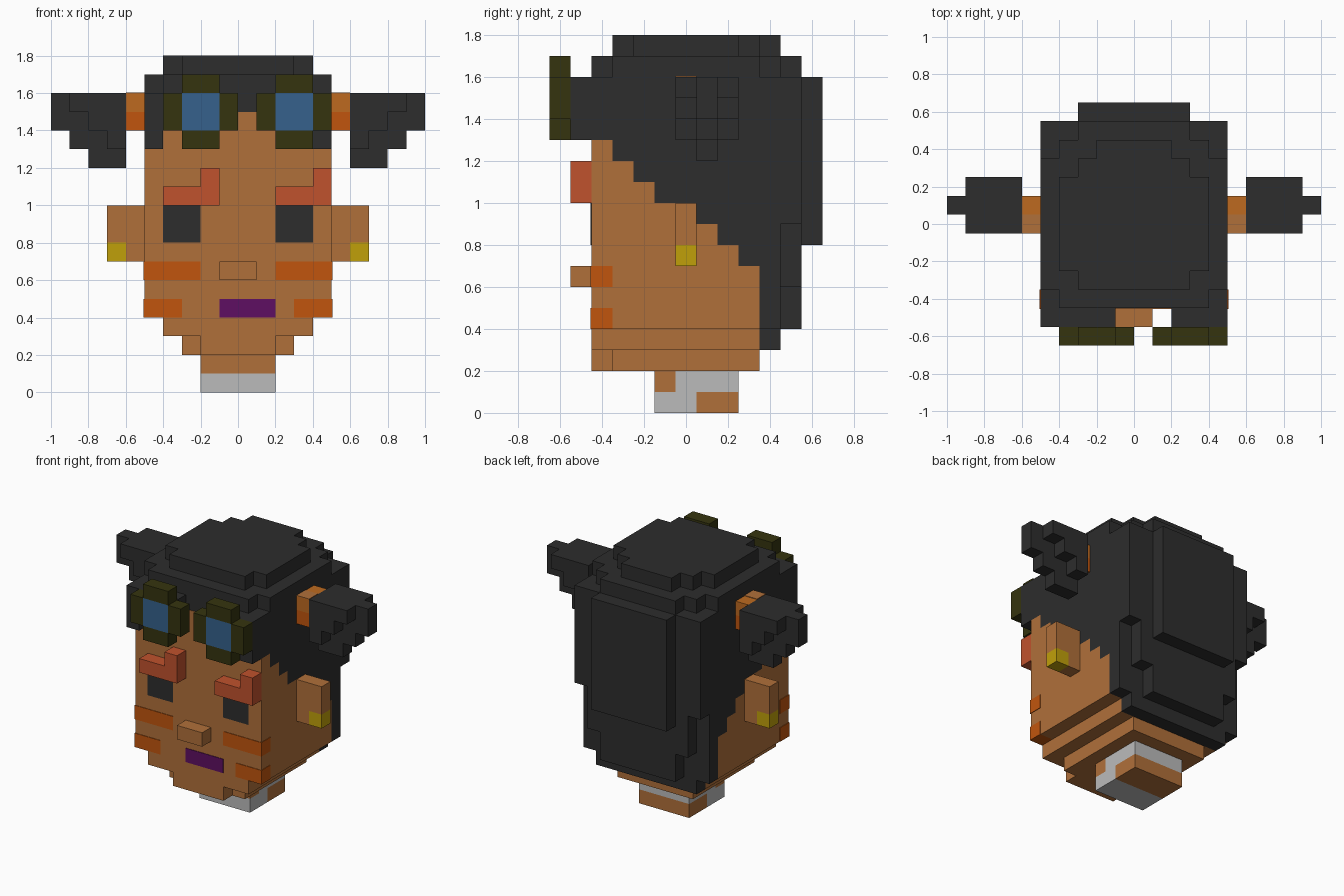
import bpy, bmesh

if "Cube" in bpy.data.objects:
    bpy.data.objects.remove(bpy.data.objects["Cube"], do_unlink=True)


def material(name, hexcode):
    srgb = [int(hexcode[i:i + 2], 16) / 255 for i in (0, 2, 4)]
    lin = [c / 12.92 if c <= 0.04045 else ((c + 0.055) / 1.055) ** 2.4 for c in srgb]
    m = bpy.data.materials.new(name)
    m.use_nodes = True
    m.diffuse_color = (*lin, 1)
    m.node_tree.nodes["Principled BSDF"].inputs["Base Color"].default_value = (*lin, 1)
    return m


SKIN = material("skin brown", "B0703A")
HAIR = material("charcoal", "2D2D2D")
FRAME = material("dark olive", "35340F")
LENS = material("lens blue", "36618C")
BROW = material("brick red", "C0522D")
BLUSH = material("burnt orange", "C1550D")
BAND = material("band orange", "BD6A20")
MOUTH = material("purple", "5E0F62")
GREY = material("light grey", "BBBBBB")
GOLD = material("gold", "C0A00A")


def add_prism(bm, base, offset):
    """Closed solid from a planar outline pushed along an offset."""
    a = [bm.verts.new(p) for p in base]
    b = [bm.verts.new([p[i] + offset[i] for i in range(3)]) for p in base]
    n = len(base)
    bm.faces.new(a)
    bm.faces.new(b[::-1])
    for i in range(n):
        bm.faces.new((a[i], a[(i + 1) % n], b[(i + 1) % n], b[i]))


def finish(name, bm, mat):
    bmesh.ops.recalc_face_normals(bm, faces=bm.faces)
    me = bpy.data.meshes.new(name)
    bm.to_mesh(me)
    bm.free()
    me.materials.append(mat)
    ob = bpy.data.objects.new(name, me)
    bpy.context.collection.objects.link(ob)
    return ob


def boxes(name, mat, *specs, mirror=False):
    """Boxes given as x0, x1, y0, y1, z0, z1; mirror repeats them across x."""
    bm = bmesh.new()
    for x0, x1, y0, y1, z0, z1 in specs:
        for s in ((1, -1) if mirror else (1,)):
            add_prism(bm, [(s * x0, y0, z0), (s * x1, y0, z0),
                           (s * x1, y1, z0), (s * x0, y1, z0)], (0, 0, z1 - z0))
    return finish(name, bm, mat)


def side_profile(name, mat, outline, half):
    """Outline in y, z extruded across the width."""
    bm = bmesh.new()
    add_prism(bm, [(-half, y, z) for y, z in outline], (2 * half, 0, 0))
    return finish(name, bm, mat)


def slab(name, mat, half_outline, z0, z1):
    """Half outline in x, y, front to back, mirrored and raised."""
    pts = half_outline + [(-x, y) for x, y in reversed(half_outline)]
    bm = bmesh.new()
    add_prism(bm, [(x, y, z0) for x, y in pts], (0, 0, z1 - z0))
    return finish(name, bm, mat)


E = 0.004  # thickness of painted plates

# Stepped hairline shared by head and hair
hairline = [(-.45, 1.3)]
for y, z in ((-.35, 1.2), (-.25, 1.1), (-.15, 1.0), (.05, .9), (.15, .8), (.25, .7)):
    hairline += [(y, hairline[-1][1]), (y, z)]
hairline.append((.35, .7))

# Head, jaw and neck
side_profile("head", SKIN, [(.35, .4), (-.45, .4)] + hairline, .5)
boxes("jaw", SKIN, (-.4, .4, -.45, .35, .3, .4))
boxes("chin", SKIN, (-.3, .3, -.35, .35, .2, .3), (-.2, .2, -.45, -.35, .2, .3))
boxes("neck_upper", SKIN, (-.2, .2, -.15, -.05, .1, .2))
boxes("neck_lower", SKIN, (-.2, .2, .05, .25, 0, .1))
boxes("collar", GREY, (-.2, .2, -.05, .25, .1, .2), (-.2, .2, -.15, .05, 0, .1))

# Ears and earrings
boxes("ears", SKIN, (.5, .7, -.05, .05, .8, 1), (.5, .6, -.05, .05, .7, .8), mirror=True)
boxes("earrings", GOLD, (.6, .7, -.05, .05, .7, .8), mirror=True)

# Face
boxes("nose", SKIN, (-.1, .1, -.55, -.45, .6, .7))
boxes("eyes", HAIR, (.2, .4, -.45 - E, -.45, .8, 1), mirror=True)
boxes("mouth", MOUTH, (-.1, .2, -.45 - E, -.45, .4, .5))
boxes("cheek_stripes", BLUSH, (.2, .5 + E, -.45 - E, -.35, .6, .7),
      (.3, .5 + E, -.45 - E, -.35, .4, .5), mirror=True)
for name, x in (("brow_right", -.4), ("brow_left", .2)):
    boxes(name, BROW, (x, x + .3, -.55, -.45, 1, 1.1),
          (x + .2, x + .3, -.55, -.45, 1.1, 1.2))
boxes("forehead", SKIN, (-.4, .4, -.45 - E, -.45, 1.3, 1.4),
      (-.1, .2, -.45 - E, -.45, 1.4, 1.5))

# Hair cap
side_profile("hair_sides", HAIR, hairline + [(.35, 1.6), (-.45, 1.6)], .5)
slab("hair_upper", HAIR, [(.4, -.45), (.4, -.35), (.5, -.35), (.5, .35), (.4, .35),
                          (.4, .45), (.3, .45), (.3, .55)], 1.6, 1.7)
slab("hair_top", HAIR, [(.3, -.35), (.3, -.25), (.4, -.25), (.4, .25), (.3, .25),
                        (.3, .35), (.2, .35), (.2, .45)], 1.7, 1.8)

# Back hair, tapering downwards
boxes("hair_back", HAIR,
      (-.5, .5, .35, .45, .4, 1.6), (-.4, .4, .35, .45, .3, .4),
      (-.5, .5, .45, .55, .9, 1.6), (-.4, .4, .45, .55, .6, .9),
      (-.3, .3, .45, .55, .4, .6), (-.3, .3, .55, .65, .8, 1.6))

# Fringe
boxes("fringe", HAIR, (.2, .5, -.55, -.45, 1.4, 1.6), (.4, .5, -.55, -.45, 1.3, 1.4),
      mirror=True)
boxes("fringe_parting", HAIR, (-.2, -.1, -.55, -.45, 1.5, 1.6))

# Goggles
for name, x in (("right", -.4), ("left", .1)):
    boxes("goggle_frame_" + name, FRAME,
          (x, x + .1, -.65, -.55, 1.4, 1.6), (x + .3, x + .4, -.65, -.55, 1.4, 1.6),
          (x + .1, x + .3, -.65, -.55, 1.3, 1.4), (x + .1, x + .3, -.65, -.55, 1.6, 1.7))
    boxes("goggle_lens_" + name, LENS, (x + .1, x + .3, -.65, -.55, 1.4, 1.6))

# Hair bands: lighter upper half, darker lower half, skin tone on top in front
boxes("band_upper", BAND, (.5, .6, -.05, .15, 1.5, 1.6), mirror=True)
boxes("band_lower", BLUSH, (.5, .6, -.05, .15, 1.4, 1.5), mirror=True)
boxes("band_top", SKIN, (.5, .6, -.05, .05, 1.6, 1.6 + E), mirror=True)

# Side tails: a longer middle slice between two shorter ones
tails = [(.6, 1, .05, .15, 1.4, 1.6), (.6, .9, .05, .15, 1.3, 1.4),
         (.6, .8, .05, .15, 1.2, 1.3)]
for y in (-.05, .15):
    tails += [(.6, x, y, y + .1, z, z + .1) for x, z in ((.9, 1.5), (.8, 1.4), (.7, 1.3))]
boxes("side_tails", HAIR, *tails, mirror=True)
